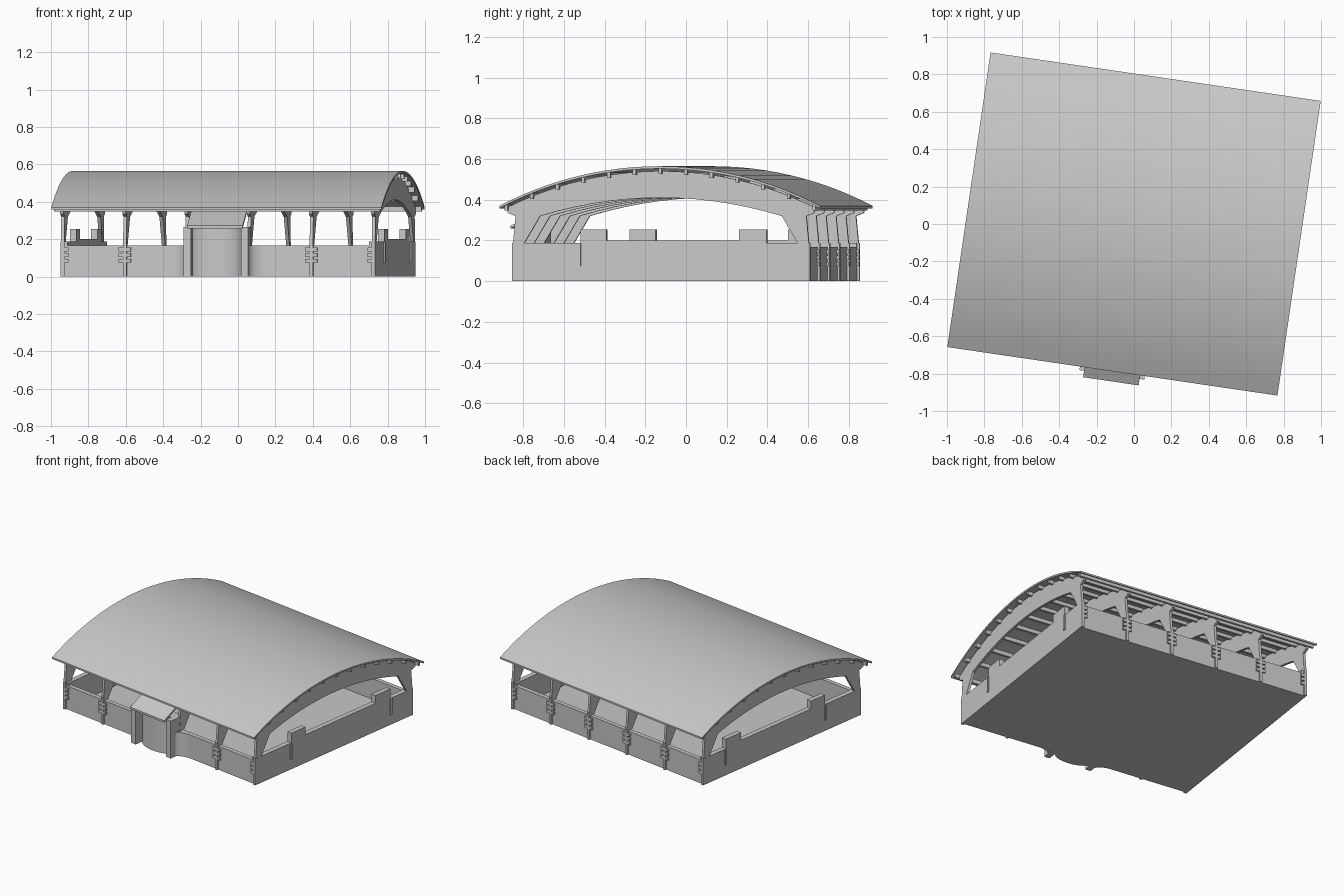
import bpy, bmesh, math
from mathutils import Vector

cube = bpy.data.objects.get("Cube")
if cube:
    bpy.data.objects.remove(cube, do_unlink=True)

grey = bpy.data.materials.new("light grey")
grey.use_nodes = True
COLOUR = (0.58, 0.58, 0.58, 1)
grey.diffuse_color = COLOUR
grey.node_tree.nodes["Principled BSDF"].inputs["Base Color"].default_value = COLOUR

TURN = math.radians(-8.35)      # whole building is turned on its site
HX, HY = 0.85, 0.728            # half size of the walled base
RX, RY = 0.892, 0.796           # half size of the roof
RADIUS, PEAK = 1.722, 0.565     # roof arc
RIBS = [-0.84 + 0.336 * i for i in range(6)]


def finish(name, bm, smooth=False):
    bmesh.ops.recalc_face_normals(bm, faces=bm.faces)
    mesh = bpy.data.meshes.new(name)
    bm.to_mesh(mesh)
    bm.free()
    mesh.materials.append(grey)
    obj = bpy.data.objects.new(name, mesh)
    bpy.context.collection.objects.link(obj)
    obj.rotation_euler.z = TURN
    if smooth:
        bpy.ops.object.select_all(action="DESELECT")
        obj.select_set(True)
        bpy.context.view_layer.objects.active = obj
        bpy.ops.object.shade_smooth_by_angle(angle=math.radians(30))
    return obj


def add_prism(bm, points, axis, lo, hi):
    """Extrude a flat outline along x (outline in y, z) or z (outline in x, y)."""
    def place(p, d):
        return (d, p[0], p[1]) if axis == "x" else (p[0], p[1], d)
    face = bm.faces.new([bm.verts.new(place(p, lo)) for p in points])
    new = bmesh.ops.extrude_face_region(bm, geom=[face])["geom"]
    shift = Vector(place((0, 0), hi - lo))
    bmesh.ops.translate(bm, vec=shift,
                        verts=[v for v in new if isinstance(v, bmesh.types.BMVert)])


def add_box(bm, x0, x1, y0, y1, z0, z1):
    add_prism(bm, [(x0, y0), (x1, y0), (x1, y1), (x0, y1)], "z", z0, z1)


def roof_z(y):
    return PEAK - RADIUS + math.sqrt(RADIUS ** 2 - y ** 2)


def spread(lo, hi, n):
    return [lo + (hi - lo) * i / n for i in range(n + 1)]


# Roof shell
bm = bmesh.new()
ys = spread(-RY, RY, 24)
outline = [(y, roof_z(y)) for y in ys] + [(y, roof_z(y) - 0.012) for y in reversed(ys)]
add_prism(bm, outline, "x", -RX, RX)
finish("roof", bm, True)

# Purlins running under the roof
bm = bmesh.new()
for y in spread(-0.765, 0.765, 12):
    z = roof_z(y) - 0.01
    add_box(bm, -0.88, 0.88, y - 0.008, y + 0.008, z - 0.028, z)
finish("purlins", bm)

# Arched ribs with tapering legs
bm = bmesh.new()
top = [(y, roof_z(y) - 0.024) for y in spread(-0.765, 0.765, 20)]
under = [(y, 0.41 - 0.25 * y * y) for y in spread(0.6, -0.6, 14)]
leg = [(0.76, 0.335), (0.722, 0.32), (0.737, 0.16), (0.695, 0.16)]
mirror_leg = [(-y, z) for y, z in reversed(leg)]
for x in RIBS:
    add_prism(bm, top + leg + under + mirror_leg, "x", x - 0.009, x + 0.009)
finish("arched_ribs", bm)

# Floor slab
bm = bmesh.new()
add_box(bm, -HX, HX, -HY, HY, 0, 0.02)
finish("floor", bm)

# Side walls with stepped tops
bm = bmesh.new()
steps = [(-HY, 0), (HY, 0), (HY, 0.187), (0.525, 0.187), (0.525, 0.255), (0.387, 0.255),
         (0.387, 0.2), (-0.27, 0.2), (-0.27, 0.255), (-0.4, 0.255), (-0.4, 0.187), (-HY, 0.187)]
for s in (-1, 1):
    add_prism(bm, steps, "x", s * (HX - 0.035), s * HX)
finish("side_walls", bm)

# Slim L-shaped trims on the side walls
bm = bmesh.new()
for s in (-1, 1):
    for y in (-0.405, 0.53):
        x0, x1 = sorted((s * (HX - 0.01), s * (HX + 0.007)))
        add_box(bm, x0, x1, y - 0.008, y + 0.008, 0.075, 0.187)
finish("side_wall_trims", bm)

# Back wall and front wall either side of the entrance
bm = bmesh.new()
add_box(bm, -HX, HX, HY - 0.03, HY, 0, 0.167)
for s in (-1, 1):
    x0, x1 = sorted((s * 0.15, s * HX))
    add_box(bm, x0, x1, -HY, -HY + 0.03, 0, 0.167)
finish("front_and_back_walls", bm)

# Posts and rung brackets on the outside of the long walls
bm = bmesh.new()
for x in RIBS:
    for s in (-1, 1):
        if s < 0 and abs(x) < 0.2:
            continue
        y0, y1 = sorted((s * (HY - 0.01), s * (HY + 0.012)))
        add_box(bm, x - 0.01, x + 0.01, y0, y1, 0, 0.187)
        for z in (0.075, 0.105, 0.135):
            left = max(x - 0.032, -HX)
            right = min(x + 0.032, HX)
            add_box(bm, left, right, y0, y1, z, z + 0.02)
finish("wall_posts", bm)

# Curved flanks sweeping from the front wall out to the entrance
bm = bmesh.new()
for s in (-1, 1):
    arc = [(s * (0.27 - 0.1 * math.sin(a)), -HY - 0.06 * (1 - math.cos(a)))
           for a in spread(0, math.pi / 2, 8)]
    back = [(x, y + 0.025) for x, y in reversed(arc)]
    add_prism(bm, arc + back, "z", 0, 0.167)
finish("entrance_flanks", bm, True)

# Entrance: bowed front between two pylons
bm = bmesh.new()
bow = [(0.14 * math.sin(a), -0.73 - 0.075 * math.cos(a))
       for a in spread(-math.pi / 2, math.pi / 2, 16)]
add_prism(bm, bow + [(0.14, -0.69), (-0.14, -0.69)], "z", 0, 0.262)
finish("entrance_bow", bm, True)

bm = bmesh.new()
for s in (-1, 1):
    x0, x1 = sorted((s * 0.135, s * 0.175))
    add_box(bm, x0, x1, -0.815, -0.7, 0, 0.265)
finish("entrance_pylons", bm)

# Sloping entrance canopy
bm = bmesh.new()
slope = [(-0.85, 0.258), (-0.85, 0.272), (-0.7, 0.352), (-0.7, 0.338)]
add_prism(bm, slope, "x", -0.15, 0.15)
finish("entrance_canopy", bm)
